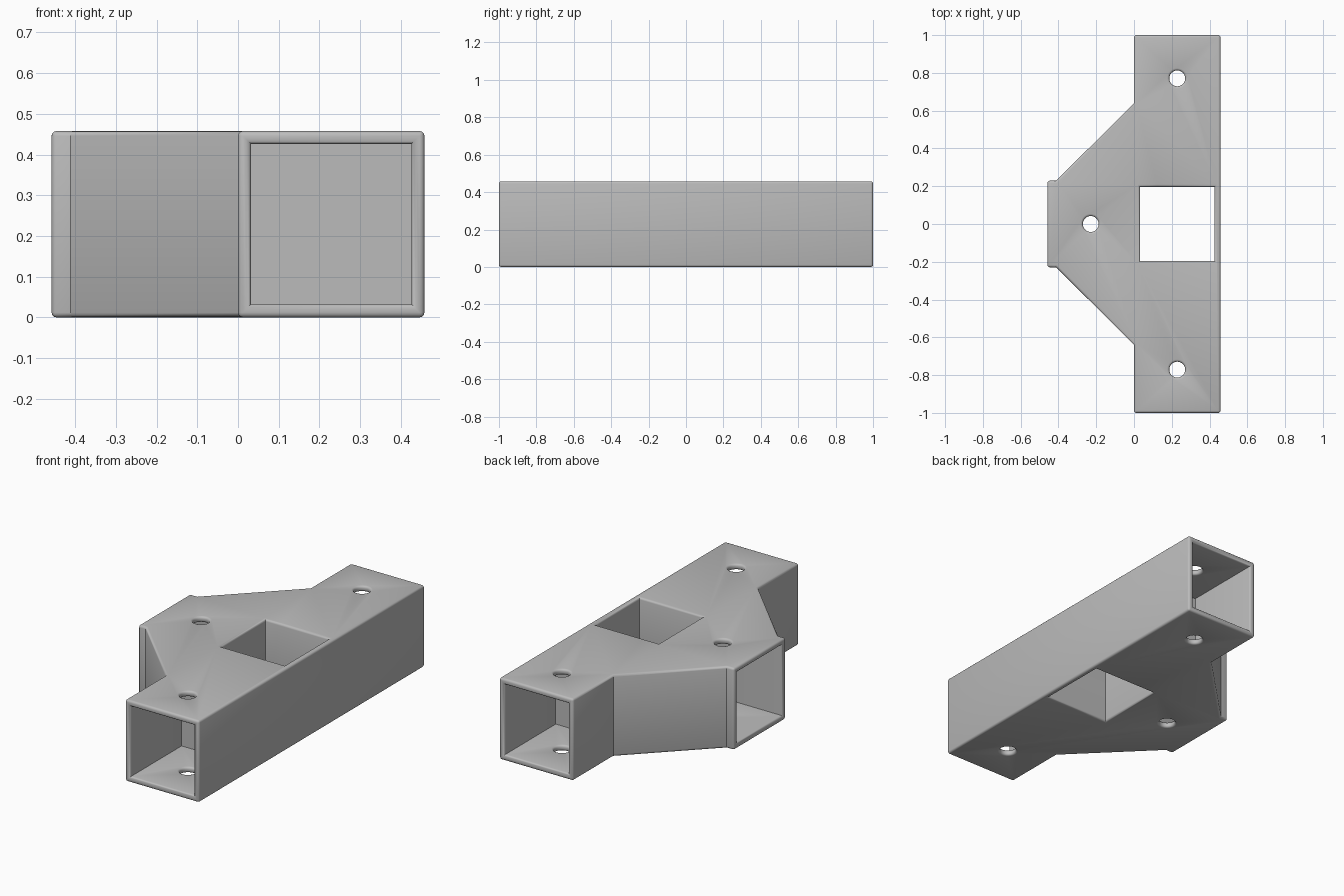
import bpy, bmesh
from mathutils import Matrix

cube = bpy.data.objects.get("Cube")
if cube:
    bpy.data.objects.remove(cube, do_unlink=True)

W = 0.458           # outer tube width and height
R = W / 2
WALL = 0.032
DEPTH = 0.455       # socket depth
ROUND = 0.012       # edge rounding

grey = bpy.data.materials.new("plain_grey")
grey.use_nodes = True
colour = (0.5, 0.5, 0.5, 1)
grey.diffuse_color = colour
grey.node_tree.nodes["Principled BSDF"].inputs["Base Color"].default_value = colour


def make_object(name, bm):
    bmesh.ops.recalc_face_normals(bm, faces=bm.faces)
    mesh = bpy.data.meshes.new(name)
    bm.to_mesh(mesh)
    bm.free()
    obj = bpy.data.objects.new(name, mesh)
    bpy.context.collection.objects.link(obj)
    return obj


def box(name, x0, x1, y0, y1, z0, z1):
    bm = bmesh.new()
    centre = Matrix.Translation(((x0 + x1) / 2, (y0 + y1) / 2, (z0 + z1) / 2))
    size = Matrix.Diagonal((x1 - x0, y1 - y0, z1 - z0, 1))
    bmesh.ops.create_cube(bm, size=1, matrix=centre @ size)
    return make_object(name, bm)


def drill(name, x, y):
    bm = bmesh.new()
    bmesh.ops.create_cone(bm, cap_ends=True, segments=32, radius1=0.042, radius2=0.042,
                          depth=1, matrix=Matrix.Translation((x, y, R)))
    return make_object(name, bm)


# Body: straight bar with a gusseted side stub, extruded from its plan outline
half = [(W, 1), (0, 1), (0, 0.64), (-0.412, R), (-W, R)]
outline = half + [(x, -y) for x, y in reversed(half)]
outline = [(min(x, W), y) for x, y in outline]
bm = bmesh.new()
base = bm.faces.new([bm.verts.new((x, y, 0)) for x, y in outline])
top = bmesh.ops.extrude_face_region(bm, geom=[base])
bmesh.ops.translate(bm, vec=(0, 0, W),
                    verts=[v for v in top["geom"] if isinstance(v, bmesh.types.BMVert)])
body = make_object("three_way_tube_connector", bm)
body.data.materials.append(grey)

# Sockets, square upright opening and screw holes
lo, hi = WALL, W - WALL
cutters = [
    box("upright_opening_cutter", lo, hi, lo - R, hi - R, -0.5, 1),
    box("side_socket_cutter", -1, DEPTH - W, lo - R, hi - R, lo, hi),
    drill("side_screw_cutter", -R, 0),
]
for name, s in (("front", -1), ("back", 1)):
    y0, y1 = sorted((s * (1 - DEPTH), s * 1.5))
    cutters.append(box(name + "_socket_cutter", lo, hi, y0, y1, lo, hi))
    cutters.append(drill(name + "_screw_cutter", R, s * (1 - R)))

bpy.context.view_layer.objects.active = body
for cutter in cutters:
    mod = body.modifiers.new(cutter.name, "BOOLEAN")
    mod.operation = "DIFFERENCE"
    mod.solver = "EXACT"
    mod.object = cutter
    bpy.ops.object.modifier_apply(modifier=mod.name)
    bpy.data.objects.remove(cutter, do_unlink=True)

# Round every outward edge, leaving inside corners sharp
bm = bmesh.new()
bm.from_mesh(body.data)
edges = [e for e in bm.edges if e.is_manifold and e.calc_face_angle_signed() > 0.5]
bmesh.ops.bevel(bm, geom=edges, offset=ROUND, segments=3, profile=0.5,
                affect="EDGES", clamp_overlap=False)
bm.to_mesh(body.data)
bm.free()

bpy.ops.object.select_all(action="DESELECT")
body.select_set(True)
bpy.ops.object.shade_smooth_by_angle(angle=0.6)
